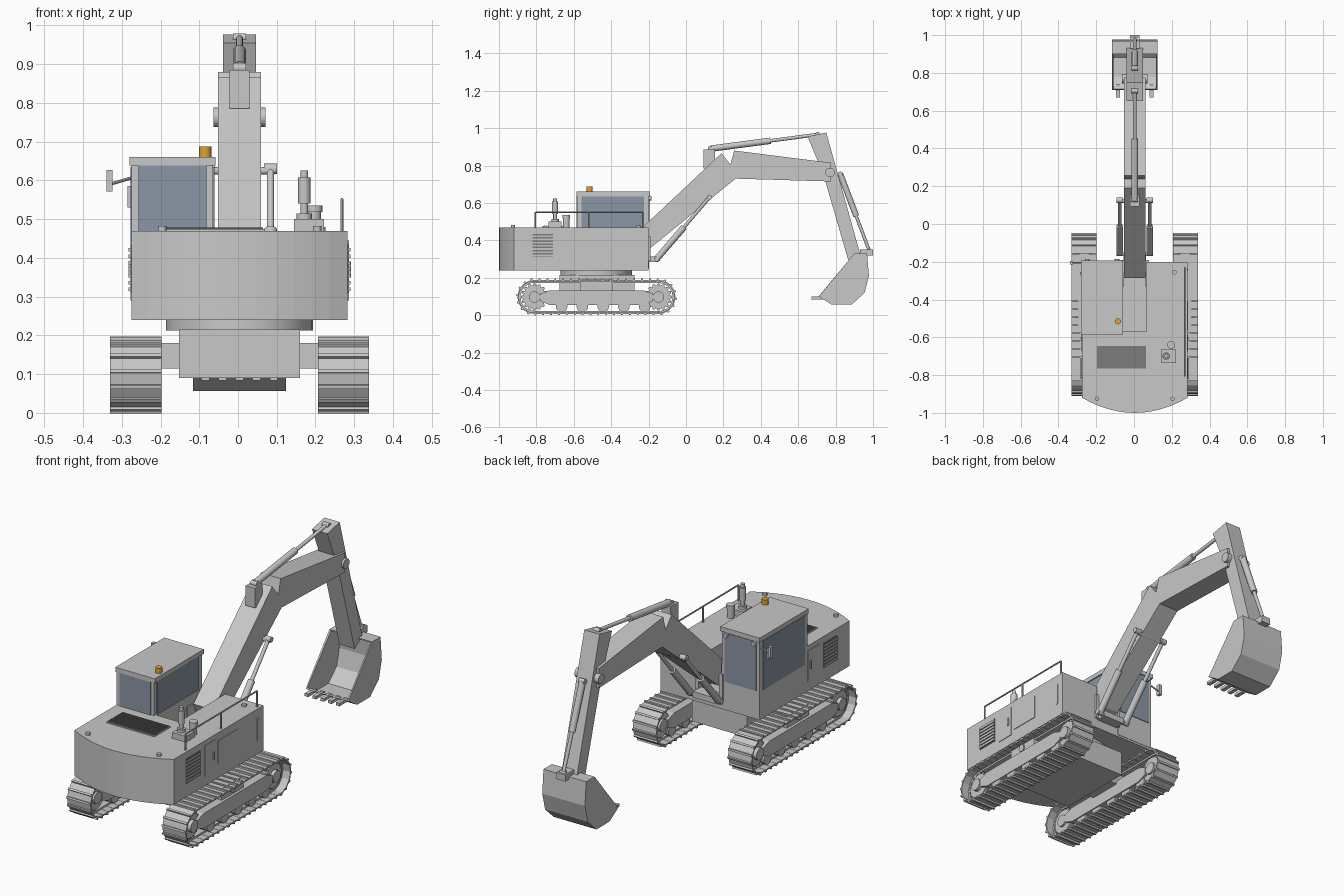
import bpy, bmesh, math
from mathutils import Vector, Matrix

cube = bpy.data.objects.get("Cube")
if cube:
    bpy.data.objects.remove(cube, do_unlink=True)

MID = 0.004  # sideways offset of the machine's centre plane (the mirror sticks out on one side)


def material(name, *rgb):
    mat = bpy.data.materials.new(name)
    mat.use_nodes = True
    mat.diffuse_color = (*rgb, 1)
    mat.node_tree.nodes["Principled BSDF"].inputs["Base Color"].default_value = (*rgb, 1)
    return mat


paint = material("body grey", .58, .58, .58)
glass = material("window blue grey", .26, .31, .38)
amber = material("beacon amber", .76, .37, .03)
shade = material("vent dark grey", .2, .2, .2)


def finish(name, bm, mat=paint, smooth=False):
    bmesh.ops.recalc_face_normals(bm, faces=bm.faces)
    mesh = bpy.data.meshes.new(name)
    bm.to_mesh(mesh)
    bm.free()
    mesh.materials.append(mat)
    obj = bpy.data.objects.new(name, mesh)
    obj.location.x = MID
    bpy.context.collection.objects.link(obj)
    if smooth:
        bpy.ops.object.select_all(action='DESELECT')
        obj.select_set(True)
        bpy.context.view_layer.objects.active = obj
        bpy.ops.object.shade_smooth_by_angle()
    return obj


def add_box(bm, lo, hi, turn=Matrix()):
    lo, hi = Vector(lo), Vector(hi)
    place = turn @ Matrix.Translation((lo + hi) / 2) @ Matrix.Diagonal((*(hi - lo), 1))
    bmesh.ops.create_cube(bm, size=1, matrix=place)


def box(name, x, y, z, mat=paint):
    bm = bmesh.new()
    add_box(bm, (x[0], y[0], z[0]), (x[1], y[1], z[1]))
    return finish(name, bm, mat)


def side_box(name, s, x, y, z, mat=paint):
    return box(name, sorted((s * x[0], s * x[1])), y, z, mat)


def prism(name, points, a, b, axis="x", mat=paint):
    """Outline in the plane across the axis, extruded from a to b."""
    bm = bmesh.new()
    spot = (lambda p, d: (d, *p)) if axis == "x" else (lambda p, d: (*p, d))
    face = bm.faces.new([bm.verts.new(spot(p, a)) for p in points])
    new = bmesh.ops.extrude_face_region(bm, geom=[face])["geom"]
    shift = Vector(spot((0, 0), b - a))
    bmesh.ops.translate(bm, vec=shift, verts=[v for v in new if isinstance(v, bmesh.types.BMVert)])
    return finish(name, bm, mat)


def add_tube(bm, a, b, r, sides):
    a, b = Vector(a), Vector(b)
    turn = (b - a).to_track_quat('Z', 'Y').to_matrix().to_4x4()
    bmesh.ops.create_cone(bm, cap_ends=True, segments=sides, radius1=r, radius2=r,
                          depth=(b - a).length, matrix=Matrix.Translation((a + b) / 2) @ turn)


def tube(name, a, b, r, mat=paint, sides=20):
    bm = bmesh.new()
    add_tube(bm, a, b, r, sides)
    return finish(name, bm, mat, True)


def ram(name, x, a, b, r, part):
    """Hydraulic cylinder: thick barrel, thin rod and an eye at each end."""
    a, b = Vector((x, *a)), Vector((x, *b))
    tube(name + "_barrel", a, a.lerp(b, part), r)
    tube(name + "_rod", a, b, r * .55)
    for end, spot in (("base", a), ("tip", b)):
        across = Vector((r, 0, 0))
        tube(f"{name}_{end}_eye", spot - across, spot + across, r * .8)


# Crawler tracks
REAR, FORE, AXLE, RADIUS = -.81, -.147, .0975, .0975
RUN, ARC = FORE - REAR, math.pi * RADIUS


def on_track(d):
    """Matrix at distance d round the belt: local y runs along it, local z points out."""
    flip = 0 if d < RUN + ARC else 1
    d -= flip * (RUN + ARC)
    y, turn = (REAR + d, 0) if d < RUN else (FORE, (d - RUN) / RADIUS)
    place = Matrix.Translation((0, y, 0)) @ Matrix.Rotation(-turn, 4, 'X')
    if flip:
        middle = Matrix.Translation((0, (REAR + FORE) / 2, 0))
        place = middle @ Matrix.Rotation(math.pi, 4, 'X') @ middle.inverted() @ place
    return Matrix.Translation((0, 0, AXLE)) @ place


SHOES = 46
PITCH = 2 * (RUN + ARC) / SHOES
for s, side in ((1, "left"), (-1, "right")):
    bm = bmesh.new()
    for i in range(SHOES):
        turn = on_track(i * PITCH)
        mid = s * .268
        add_box(bm, (mid - .066, -PITCH * .48, .083), (mid + .066, PITCH * .48, .09), turn)
        add_box(bm, (mid - .066, -PITCH * .48, .09), (mid + .066, -PITCH * .25, .0975), turn)
        add_box(bm, (mid - .025, -PITCH * .5, .074), (mid + .025, PITCH * .5, .083), turn)
    finish(side + "_track_belt", bm)

    for end, y in (("rear", REAR), ("fore", FORE)):
        tube(f"{side}_{end}_wheel", (s * .235, y, AXLE), (s * .3, y, AXLE), .062, sides=28)
        tube(f"{side}_{end}_hub", (s * .225, y, AXLE), (s * .318, y, AXLE), .03)
        bm = bmesh.new()
        for i in range(16):
            t = i * math.tau / 16
            cy, cz = y + .064 * math.cos(t), AXLE + .064 * math.sin(t)
            add_tube(bm, (s * .245, cy, cz), (s * .295, cy, cz), .009, 8)
        finish(f"{side}_{end}_wheel_teeth", bm)

    frame = [(REAR + .03, .075), (REAR + .08, .055), (FORE - .08, .055), (FORE - .03, .075),
             (FORE - .03, .115), (FORE - .08, .132), (REAR + .08, .132), (REAR + .03, .115)]
    prism(side + "_track_frame", frame, s * .222, s * .314)
    for i in range(5):
        y = -.665 + i * .111
        tube(f"{side}_roller_{i}", (s * .228, y, .047), (s * .31, y, .047), .031)
    side_box(side + "_cross_beam", s, (.15, .23), (-.565, -.39), (.115, .18))
    side_box(side + "_beam_end", s, (.21, .3), (-.565, -.39), (.125, .19))
    tube(side + "_beam_pin", (s * .29, -.48, .16), (s * .306, -.48, .16), .019)

# Undercarriage and slewing ring
box("undercarriage_hull", (-.156, .156), (-.676, -.275), (.09, .215))
tube("slewing_ring", (0, -.48, .212), (0, -.48, .242), .19, sides=32)

# Upper body with curved counterweight and open boom slot
HALF, FRONT, DECK = .279, -.2, .47
tail = [(HALF * t / 6, -1 + .08 * (t / 6) ** 2) for t in range(-6, 7)]
prism("body_pan", tail + [(HALF, FRONT), (-HALF, FRONT)], .24, .3, "z")
slot = [(.063, FRONT), (.063, -.57), (-.063, -.57), (-.063, FRONT)]
prism("body_housing", tail + [(HALF, FRONT)] + slot + [(-HALF, FRONT)], .3, DECK, "z")
for s in (1, -1):
    side_box("boom_foot_bracket", s, (.058, .075), (-.33, FRONT + .01), (.29, .42))
    tube("counterweight_bolt", (s * .2, -.925, DECK), (s * .2, -.925, DECK + .012), .011)
tube("boom_foot_pin", (-.07, -.24, .39), (.07, -.24, .39), .02)
tube("filler_cap", (.21, -.255, DECK), (.21, -.255, DECK + .01), .012)

# Engine hood vent
box("hood_vent_frame", (-.205, .065), (-.77, -.64), (DECK, DECK + .004))
box("hood_vent_plate", (-.2, .06), (-.765, -.645), (DECK, DECK + .006), shade)
for i in range(10):
    y = -.76 + i * .012
    box(f"hood_vent_slat_{i}", (-.2, .06), (y, y + .005), (DECK, DECK + .009), shade)

# Side vents, doors and latches
for s, side in ((1, "left"), (-1, "right")):
    skin = (HALF, HALF + .003)
    side_box(side + "_vent", s, skin, (-.82, -.71), (.31, .435), shade)
    for i in range(7):
        z = .315 + i * .017
        side_box(f"{side}_vent_slat_{i}", s, (HALF, HALF + .007), (-.82, -.71), (z, z + .009))
    side_box(side + "_door", s, skin, (-.675, -.585), (.29, .445))
    side_box(side + "_door_latch", s, (HALF, HALF + .008), (-.61, -.6), (.35, .39))
side_box("left_long_door", 1, (HALF, HALF + .003), (-.565, -.41), (.31, .43))
side_box("left_slot", 1, (HALF, HALF + .003), (-.25, -.235), (.31, .42))

# Cab
L, R, BACK = -.277, -.069, -.582
box("cab_shell", (L - .002, R), (BACK, FRONT + .002), (.25, .645))
box("cab_roof", (L - .007, R + .007), (BACK - .004, FRONT + .008), (.638, .661))
box("cab_rear_window", (L + .016, R - .016), (BACK - .004, BACK), (DECK, .638), glass)
box("cab_front_window", (L + .016, R - .016), (FRONT, FRONT + .005), (.385, .635), glass)
box("cab_door_window", (L - .005, L), (-.56, -.225), (.385, .635), glass)
box("cab_inner_window", (R, R + .004), (-.56, -.225), (DECK, .635), glass)
box("cab_door_handle", (L - .012, L), (-.27, -.255), (.53, .585))
for x in (L + .025, R - .025):
    tube("cab_lamp", (x, FRONT, .625), (x, FRONT + .016, .625), .012)
tube("beacon", (-.089, -.515, .66), (-.089, -.515, .687), .016, amber)
tube("mirror_arm", (L, -.205, .607), (-.335, -.205, .59), .004, sides=8)
box("mirror", (-.344, -.328), (-.215, -.195), (.572, .627))

# Handrail
for y in (-.805, -.52, -.23):
    tube("rail_post", (.264, y, DECK - .01), (.264, y, .551), .004, sides=8)
tube("rail_bar", (.264, -.805, .551), (.264, -.23, .551), .004, sides=8)

# Exhaust and air cleaner
box("exhaust_base", (.14, .218), (-.735, -.665), (DECK, .5))
for name, low, high, r in (("flange", .5, .515, .02), ("neck", .515, .545, .01),
                           ("muffler", .54, .607, .016), ("pipe", .6, .625, .01)):
    tube("exhaust_" + name, (.167, -.7, low), (.167, -.7, high), r)
tube("air_cleaner", (.193, -.64, DECK), (.193, -.64, .522), .017)
tube("air_cleaner_cap", (.193, -.64, .518), (.193, -.64, .535), .021)

# Boom, stick and pins
boom = [(-.285, .42), (.19, .866), (.238, .805), (.257, .88), (.775, .815), (.775, .715),
        (.265, .73), (-.185, .363), (-.25, .34)]
prism("boom", boom, -.056, .056)
box("boom_ram_bracket", (-.026, .026), (.093, .155), (.785, .885))
stick = [(.65, .955), (.75, .976), (.932, .325), (.87, .285), (.735, .75)]
prism("stick", stick, -.043, .043)
tube("stick_pin", (-.067, .77, .763), (.067, .77, .763), .025)

# Hydraulic rams
for s in (1, -1):
    ram("boom_ram", s * .08, (-.157, .3), (.126, .63), .017, .52)
tube("boom_ram_pin", (-.09, .122, .625), (.09, .122, .625), .01)
tube("boom_ram_foot_pin", (-.09, -.157, .3), (.09, -.157, .3), .01)
box("boom_ram_foot", (-.06, .06), (-.21, -.147), (.285, .315))
ram("stick_ram", 0, (.13, .89), (.705, .966), .017, .56)
ram("bucket_ram", 0, (.825, .755), (.98, .345), .016, .55)
box("bucket_link", (-.025, .025), (.93, 1), (.318, .352))

# Bucket shell and teeth
curve = [(.9, .33), (.968, .33), (.978, .21), (.955, .12), (.885, .056), (.78, .056), (.71, .1)]
bm = bmesh.new()
ends = [[bm.verts.new((x, *p)) for p in curve] for x in (-.12, .12)]
for a, b, c, d in zip(ends[0], ends[0][1:], ends[1][1:], ends[1]):
    bm.faces.new((a, b, c, d))
for end in ends:
    bm.faces.new(end)
shell = finish("bucket", bm).modifiers.new("thickness", 'SOLIDIFY')
shell.thickness, shell.offset = .01, -1
for i in range(-2, 3):
    box(f"bucket_tooth_{i + 3}", (i * .044 - .01, i * .044 + .01), (.67, .74), (.084, .099))
